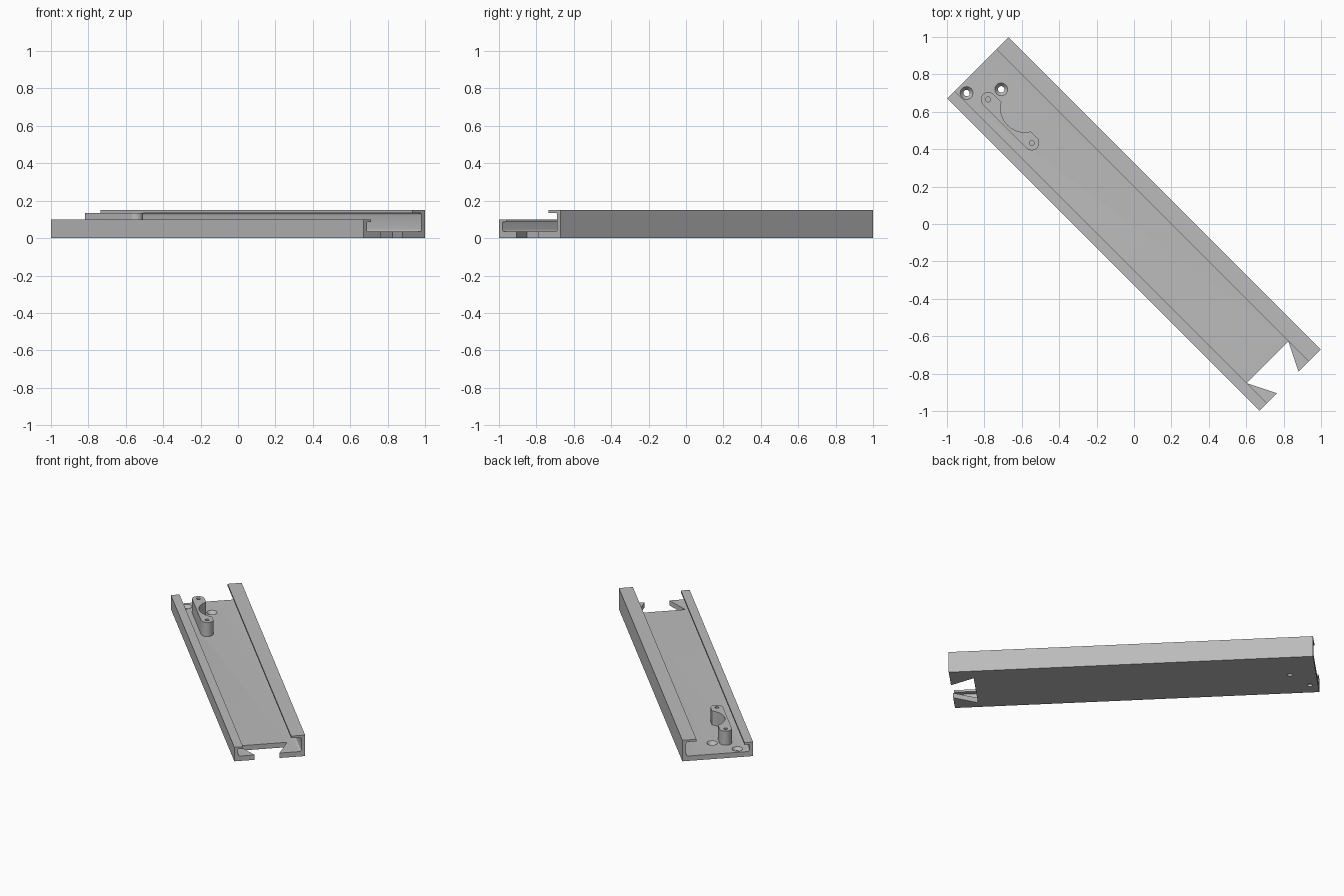
import bpy, bmesh, math
from mathutils import Matrix

if "Cube" in bpy.data.objects:
    bpy.data.objects.remove(bpy.data.objects["Cube"])

grey = bpy.data.materials.new("plain grey")
grey.use_nodes = True
grey.diffuse_color = (0.5, 0.5, 0.5, 1)
grey.node_tree.nodes["Principled BSDF"].inputs["Base Color"].default_value = (0.5, 0.5, 0.5, 1)

HALF_LEN, HALF_W = 1.181, 0.232
FLOOR, LOW, HIGH = 0.035, 0.10, 0.15
WALL, LIP = 0.025, 0.015


def prism(name, outline, start, end, matrix=Matrix()):
    """Extrude a 2D outline along z, then place it with a matrix."""
    bm = bmesh.new()
    face = bm.faces.new([bm.verts.new((x, y, start)) for x, y in outline])
    ext = bmesh.ops.extrude_face_region(bm, geom=[face])
    verts = [g for g in ext["geom"] if isinstance(g, bmesh.types.BMVert)]
    bmesh.ops.translate(bm, verts=verts, vec=(0, 0, end - start))
    bm.transform(matrix)
    return finish(name, bm)


def cone(name, x, y, z0, z1, r0, r1, segments=32):
    bm = bmesh.new()
    bmesh.ops.create_cone(bm, cap_ends=True, segments=segments, radius1=r0, radius2=r1,
                          depth=z1 - z0, matrix=Matrix.Translation((x, y, (z0 + z1) / 2)))
    return finish(name, bm)


def finish(name, bm):
    bmesh.ops.recalc_face_normals(bm, faces=bm.faces)
    mesh = bpy.data.meshes.new(name)
    bm.to_mesh(mesh)
    bm.free()
    mesh.materials.append(grey)
    obj = bpy.data.objects.new(name, mesh)
    bpy.context.collection.objects.link(obj)
    return obj


def select(obj):
    bpy.ops.object.select_all(action='DESELECT')
    obj.select_set(True)
    bpy.context.view_layer.objects.active = obj


def cut(obj, cutter):
    mod = obj.modifiers.new("cut", 'BOOLEAN')
    mod.operation, mod.solver, mod.object = 'DIFFERENCE', 'EXACT', cutter
    select(obj)
    bpy.ops.object.modifier_apply(modifier=mod.name)
    bpy.data.objects.remove(cutter)


def arc(cx, cy, r, a0, a1, n):
    return [(cx + r * math.cos(math.radians(a0 + (a1 - a0) * i / n)),
             cy + r * math.sin(math.radians(a0 + (a1 - a0) * i / n))) for i in range(n + 1)]


# Channel: cross-section with a short lipped wall and a tall lipped wall
f = 0.012
inner_l, inner_r = -HALF_W + WALL, HALF_W - WALL
section = [(-HALF_W, 0), (HALF_W, 0), (HALF_W, HIGH), (HALF_W - 0.092, HIGH),
           (HALF_W - 0.092, HIGH - LIP)]
section += arc(inner_r - f, HIGH - LIP - f, f, 90, 0, 4)
section += arc(inner_r - f, FLOOR + f, f, 0, -90, 4)
section += arc(inner_l + f, FLOOR + f, f, 270, 180, 4)
section += [(inner_l, LOW - LIP), (-HALF_W + 0.057, LOW - LIP),
            (-HALF_W + 0.057, LOW), (-HALF_W, LOW)]
along = Matrix(((0, 0, 1, 0), (1, 0, 0, 0), (0, 1, 0, 0), (0, 0, 0, 1)))
channel = prism("channel", section, -HALF_LEN, HALF_LEN, along)

# Dovetail notch in the floor at one end
wide, narrow, mid = 0.158, 0.076, -0.018
notch = [(1.027, mid - wide), (HALF_LEN + 0.01, mid - narrow),
         (HALF_LEN + 0.01, mid + narrow), (1.027, mid + wide)]
cut(channel, prism("notch_cutter", notch, -0.05, 0.06))

# Countersunk screw holes at the other end
for x, y in ((-1.128, -0.138), (-1.011, 0.007)):
    cut(channel, cone("hole_cutter", x, y, -0.05, 0.06, 0.017, 0.017))
    cut(channel, cone("countersink_cutter", x, y, 0.014, FLOOR + 0.001, 0.017, 0.035))

# Two-boss bracket with a scooped waist
bosses, by, br, top = (-1.022, -0.693), -0.08, 0.04, 0.135
outline = arc(bosses[0], by, br, 270, 90, 20) + arc(bosses[1], by, br, 90, -90, 20)
bracket = prism("bracket", outline, FLOOR - 0.002, top)
cut(bracket, cone("scoop_cutter", -0.851, 0.024, 0, 0.2, 0.128, 0.128, 64))
for x in bosses:
    cut(bracket, cone("pilot_hole_cutter", x, by, 0.06, 0.2, 0.013, 0.013, 24))

# Turn everything diagonally and keep edges crisp
for obj in (channel, bracket):
    obj.data.transform(Matrix.Rotation(math.radians(-45), 4, 'Z'))
    select(obj)
    bpy.ops.object.shade_smooth_by_angle(angle=math.radians(30))
